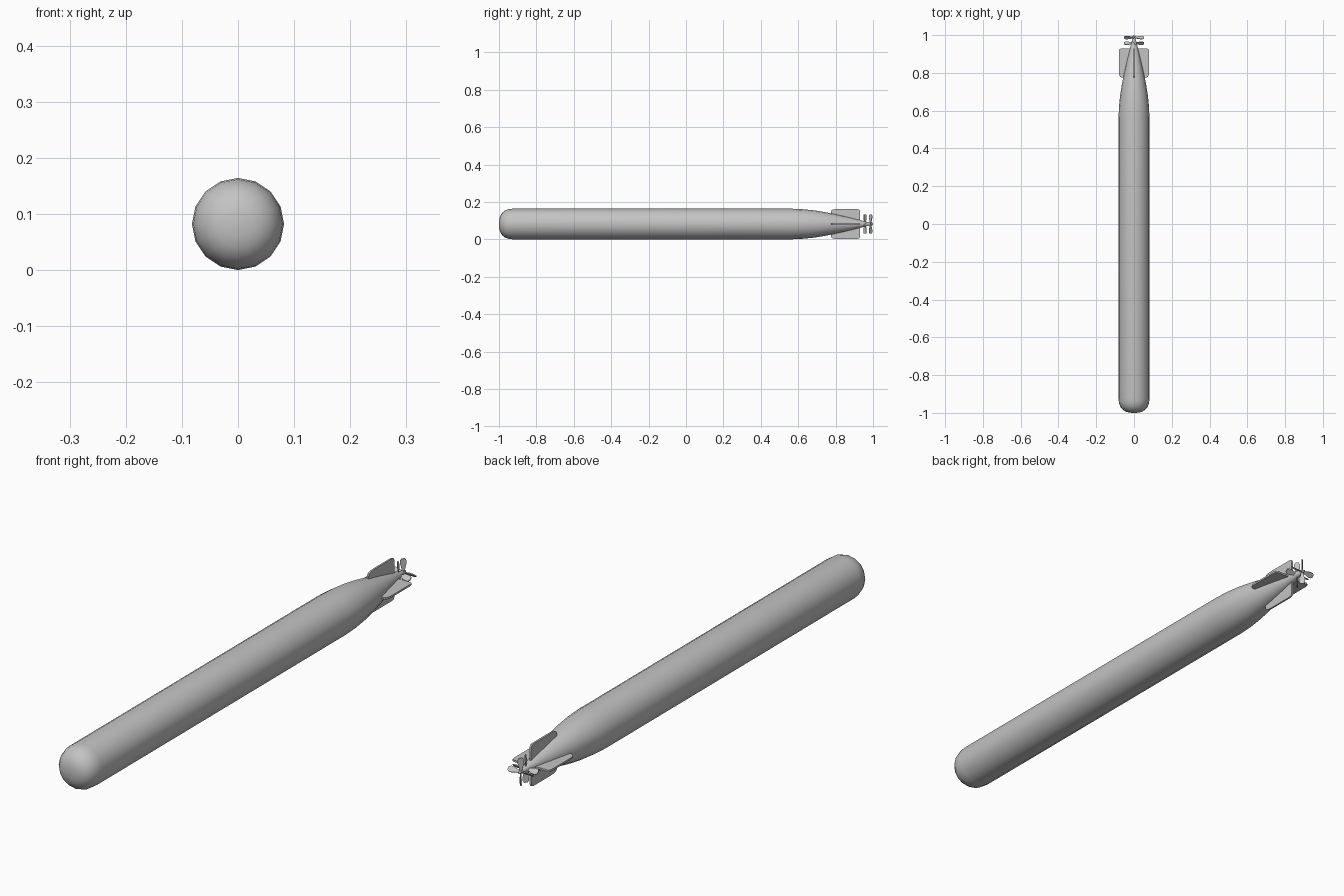
import bpy, bmesh, math
from mathutils import Matrix, Vector

if "Cube" in bpy.data.objects:
    bpy.data.objects.remove(bpy.data.objects["Cube"])

R = 0.082          # hull radius, also height of the axis
SIDES = 16

grey = bpy.data.materials.new("light_grey")
grey.diffuse_color = (0.55, 0.55, 0.55, 1)
grey.use_nodes = True
grey.node_tree.nodes["Principled BSDF"].inputs["Base Color"].default_value = grey.diffuse_color


def finish(bm, name, angle):
    bmesh.ops.recalc_face_normals(bm, faces=bm.faces)
    me = bpy.data.meshes.new(name)
    bm.to_mesh(me)
    bm.free()
    me.materials.append(grey)
    ob = bpy.data.objects.new(name, me)
    bpy.context.collection.objects.link(ob)
    bpy.ops.object.select_all(action='DESELECT')
    ob.select_set(True)
    bpy.context.view_layer.objects.active = ob
    bpy.ops.object.shade_smooth_by_angle(angle=math.radians(angle))
    return ob


def lathe(name, profile):
    """Revolve (y, radius) points around the long axis."""
    bm = bmesh.new()
    rings = []
    for y, r in profile:
        rings.append([bm.verts.new((r * math.cos(i * math.tau / SIDES), y,
                                    R + r * math.sin(i * math.tau / SIDES)))
                      for i in range(SIDES)])
    for a, b in zip(rings, rings[1:]):
        for i in range(SIDES):
            j = (i + 1) % SIDES
            bm.faces.new((a[i], a[j], b[j], b[i]))
    bm.faces.new(rings[0])
    bm.faces.new(rings[-1])
    bmesh.ops.remove_doubles(bm, verts=bm.verts, dist=1e-6)
    return finish(bm, name, 50)


def plate_ring(name, outline, thick, y, pitch=0.0):
    """Four flat plates around the axis; outline is (y, radius)."""
    bm = bmesh.new()
    for k in range(4):
        m = (Matrix.Translation((0, y, R)) @ Matrix.Rotation(k * math.pi / 2, 4, 'Y')
             @ Matrix.Rotation(pitch, 4, 'Z'))
        left, right = ([bm.verts.new(m @ Vector((s * thick / 2, a, r))) for a, r in outline]
                       for s in (-1, 1))
        bm.faces.new(left)
        bm.faces.new(right[::-1])
        n = len(outline)
        for i in range(n):
            j = (i + 1) % n
            bm.faces.new((left[i], left[j], right[j], right[i]))
    return finish(bm, name, 30)


# hull with blunt rounded nose and tapering tail
lathe("hull", [(-1.0, 0.002), (-0.999, 0.022), (-0.994, 0.042), (-0.984, 0.059),
               (-0.968, 0.072), (-0.948, 0.0795), (-0.925, R), (0.56, R),
               (0.62, 0.0795), (0.68, 0.0735), (0.74, 0.064), (0.80, 0.052),
               (0.86, 0.0385), (0.92, 0.0235), (0.96, 0.0135), (1.0, 0.003)])

# tail fins with rounded outer corners
plate_ring("tail_fins", [(0.775, 0.045), (0.775, 0.064), (0.778, 0.073), (0.787, 0.078),
                         (0.805, 0.080), (0.915, 0.080), (0.924, 0.078),
                         (0.929, 0.071), (0.930, 0.015), (0.86, 0.030)], 0.007, 0)

# pair of contra-rotating propellers
blade = [(-0.005, 0.004), (-0.007, 0.018), (-0.011, 0.032), (-0.011, 0.045),
         (-0.006, 0.052), (0.006, 0.052), (0.011, 0.045), (0.011, 0.032),
         (0.007, 0.018), (0.005, 0.004)]
plate_ring("front_propeller", blade, 0.004, 0.957, math.radians(45))
plate_ring("rear_propeller", blade, 0.004, 0.987, math.radians(-45))
